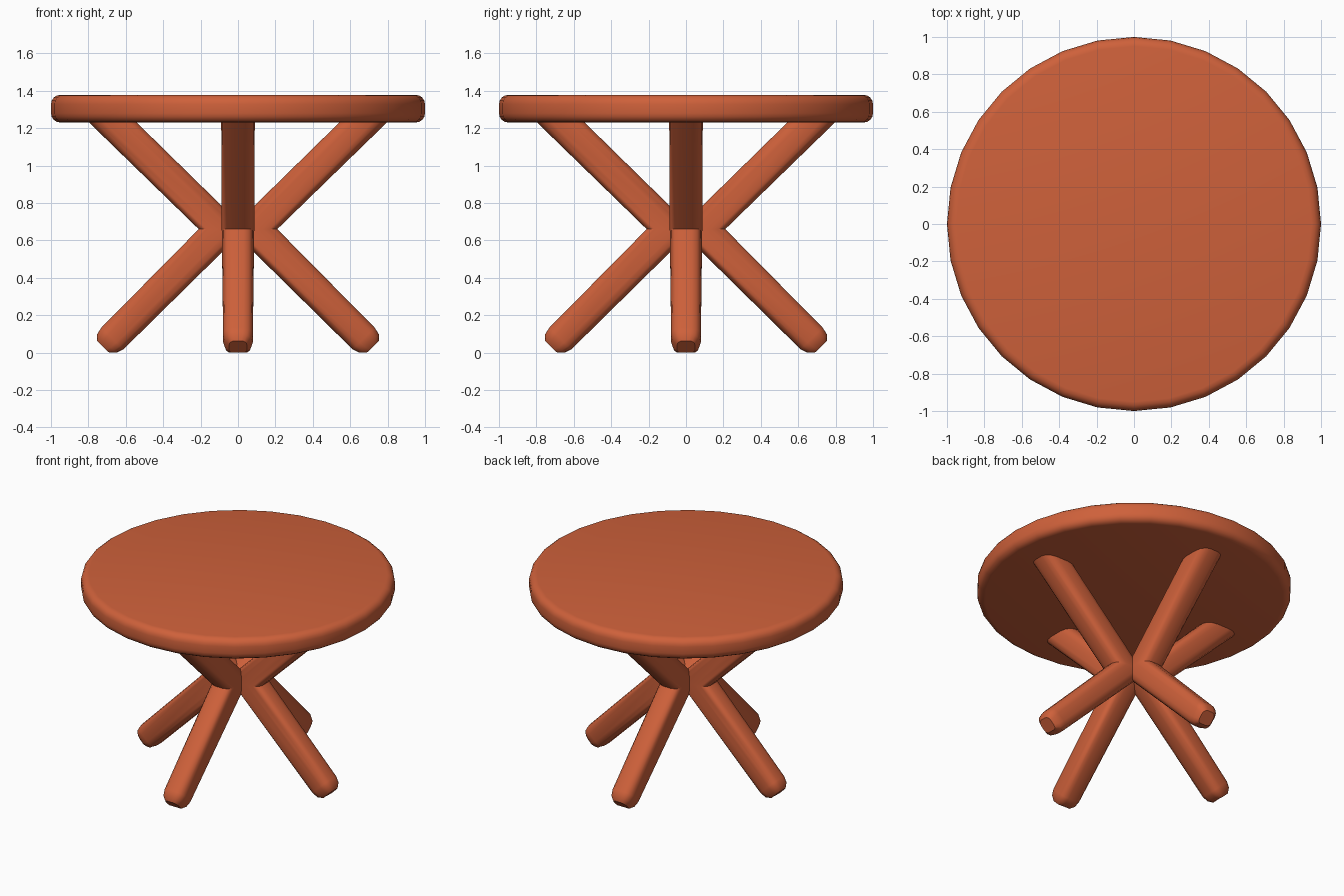
import bpy, bmesh, math
from mathutils import Vector

if "Cube" in bpy.data.objects:
    bpy.data.objects.remove(bpy.data.objects["Cube"])

wood = bpy.data.materials.new("warm terracotta")
wood.diffuse_color = (0.62, 0.119, 0.043, 1)
wood.use_nodes = True
wood.node_tree.nodes["Principled BSDF"].inputs["Base Color"].default_value = wood.diffuse_color


def finish(name, bm, angle=40):
    bmesh.ops.recalc_face_normals(bm, faces=bm.faces[:])
    me = bpy.data.meshes.new(name)
    bm.to_mesh(me)
    bm.free()
    me.materials.append(wood)
    ob = bpy.data.objects.new(name, me)
    bpy.context.collection.objects.link(ob)
    bpy.ops.object.select_all(action='DESELECT')
    ob.select_set(True)
    bpy.context.view_layer.objects.active = ob
    bpy.ops.object.shade_smooth_by_angle(angle=math.radians(angle))
    return ob


def loft(bm, rings):
    """Skin a list of vertex rings and cap both ends."""
    vs = [[bm.verts.new(p) for p in r] for r in rings]
    n = len(vs[0])
    for a, b in zip(vs, vs[1:]):
        for i in range(n):
            j = (i + 1) % n
            bm.faces.new((a[i], a[j], b[j], b[i]))
    bm.faces.new(vs[0])
    bm.faces.new(vs[-1])


def rounded_square(flat=0.36, seg=3):
    """Unit rounded-square section, half width 1."""
    pts = []
    for q in range(4):
        cx = flat * (1 if q in (0, 3) else -1)
        cy = flat * (1 if q in (0, 1) else -1)
        for k in range(seg + 1):
            a = math.pi / 2 * (q + k / seg)
            pts.append((cx + (1 - flat) * math.cos(a), cy + (1 - flat) * math.sin(a)))
    return pts


# Round table top with softened rim
bm = bmesh.new()
z0, z1, b = 1.23, 1.378, 0.05
profile = [(1 - b + b * math.cos(t), z0 + b + b * math.sin(t))
           for t in (math.radians(-90 + 22.5 * k) for k in range(5))]
profile += [(r, z0 + z1 - z) for r, z in reversed(profile)]
loft(bm, [[(r * math.cos(math.tau * i / 32), r * math.sin(math.tau * i / 32), z)
           for i in range(32)] for r, z in profile])
finish("table_top", bm)

# Four bent legs, meeting in the middle.
# Ring: (centre r, z), section axis in the radial plane, half width, half depth
RINGS = [
    ((0.72, 1.28), (1, 0), 0.1275, 0.090),
    ((0.085, 0.66), (1, 0), 0.125, 0.087),
    ((0.672, 0.075), (0.71, 0.70), 0.083, 0.079),
    ((0.700, 0.047), (0.71, 0.70), 0.074, 0.070),
    ((0.719, 0.028), (0.71, 0.70), 0.050, 0.048),
]
section = rounded_square()
for k, name in enumerate(["right_leg", "back_leg", "left_leg", "front_leg"]):
    c, s = round(math.cos(k * math.pi / 2)), round(math.sin(k * math.pi / 2))
    rings = []
    for (r, z), (ur, uz), w, d in RINGS:
        ring = []
        for u, v in section:
            x, y = r + ur * u * w, v * d
            ring.append(Vector((c * x - s * y, s * x + c * y, max(0, z + uz * u * w))))
        rings.append(ring)
    bm = bmesh.new()
    loft(bm, rings)
    finish(name, bm)
